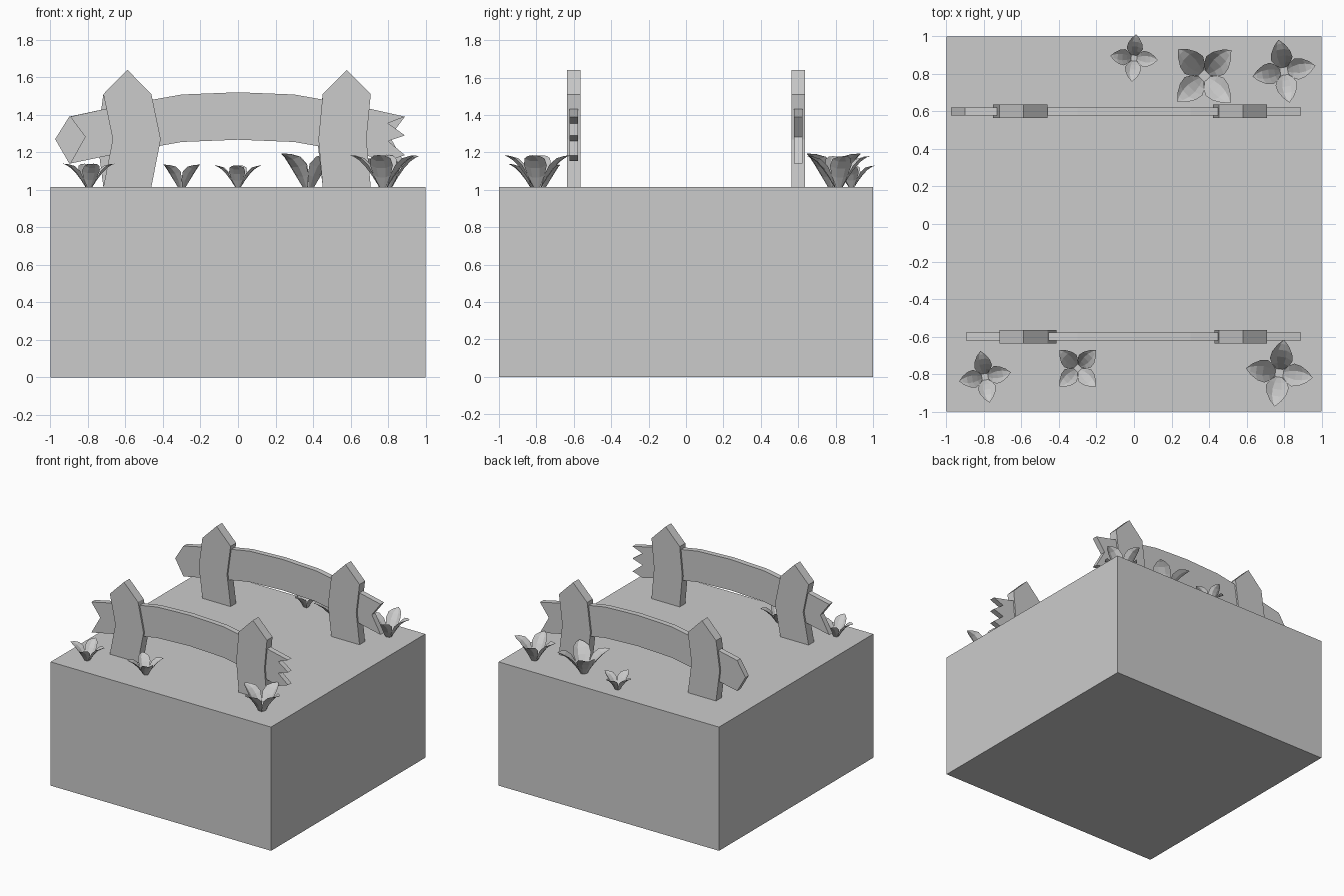
import bpy, bmesh
from math import sin, cos, radians

if "Cube" in bpy.data.objects:
    bpy.data.objects.remove(bpy.data.objects["Cube"])

TOP = 1.015


def add_object(name, bm):
    mesh = bpy.data.meshes.new(name)
    bm.to_mesh(mesh)
    bm.free()
    obj = bpy.data.objects.new(name, mesh)
    bpy.context.collection.objects.link(obj)
    return obj


def slab(name, outline, y, half):
    """Extrude an x-z outline along y, centred on y."""
    bm = bmesh.new()
    face = bm.faces.new([bm.verts.new((x, y - half, z)) for x, z in outline])
    ext = bmesh.ops.extrude_face_region(bm, geom=[face])
    moved = [v for v in ext["geom"] if isinstance(v, bmesh.types.BMVert)]
    bmesh.ops.translate(bm, verts=moved, vec=(0, 2 * half, 0))
    bmesh.ops.recalc_face_normals(bm, faces=bm.faces)
    return add_object(name, bm)


# ground block
slab("ground_block", [(-1, 0), (1, 0), (1, TOP), (-1, TOP)], 0, 1)


# pointed fence posts, each bent sideways at mid height
def post(name, x, y, bend):
    w = 0.128
    slab(name, [(x - w, TOP), (x + w, TOP), (x + w + bend, 1.27), (x + w, 1.51),
                (x, 1.64), (x - w, 1.51), (x - w + bend, 1.27)], y, 0.036)


post("front_left_post", -0.59, -0.6, 0.05)
post("front_right_post", 0.58, -0.6, -0.023)
post("back_left_post", -0.59, 0.6, -0.033)
post("back_right_post", 0.58, 0.6, -0.03)


# arched rails with different end cuts (right end listed top to bottom,
# left end bottom to top)
def rail(name, y, right_end, left_end):
    top = [(-0.6, 1.455), (-0.3, 1.508), (0, 1.52), (0.3, 1.508), (0.6, 1.455)]
    bottom = [(x, z - 0.253) for x, z in reversed(top)]
    slab(name, top + right_end + bottom + left_end, y, 0.022)


jagged = [(0.89, 1.39), (0.80, 1.355), (0.89, 1.29), (0.80, 1.26),
          (0.89, 1.185), (0.80, 1.155)]
notch = [(0.89, 1.39), (0.81, 1.283), (0.89, 1.14)]
left_notch = [(-x - 0.005, z) for x, z in reversed(notch)]
left_point = [(-0.9, 1.14), (-0.975, 1.27), (-0.9, 1.39)]
rail("front_rail", -0.6, jagged, left_notch)
rail("back_rail", 0.6, notch, left_point)

# petal rows for a unit plant: radius, height, half width, cup depth
ROWS = [(0.12, 0.0, 0.10, 0.0), (0.30, 0.27, 0.25, 0.06), (0.50, 0.53, 0.34, 0.10),
        (0.70, 0.74, 0.30, 0.09), (0.87, 0.86, 0.17, 0.04)]
TIP = (1.0, 0.92)


# four-petal plants made of cupped leaves
def plant(name, x, y, radius, height, turn):
    bm = bmesh.new()
    for k in range(4):
        a = radians(turn + 90 * k)

        def vert(r, side, z):
            return bm.verts.new((x + radius * (r * cos(a) - side * sin(a)),
                                 y + radius * (r * sin(a) + side * cos(a)),
                                 TOP + height * z))

        grid = [[vert(r - cup * u * u, w * u, h + cup * u * u)
                 for u in (-1, -0.4, 0.4, 1)] for r, h, w, cup in ROWS]
        for lo, hi in zip(grid, grid[1:]):
            for i in range(3):
                bm.faces.new((lo[i], hi[i], hi[i + 1], lo[i + 1]))
        tip = vert(TIP[0], 0, TIP[1])
        for i in range(3):
            bm.faces.new((grid[-1][i], tip, grid[-1][i + 1]))
    bmesh.ops.reverse_faces(bm, faces=bm.faces)
    add_object(name, bm)


plant("front_left_plant", -0.795, -0.815, 0.14, 0.135, 10)
plant("front_middle_plant", -0.30, -0.77, 0.137, 0.13, 45)
plant("front_right_plant", 0.775, -0.795, 0.18, 0.185, -8)
plant("back_middle_plant", 0.0, 0.885, 0.127, 0.125, -5)
plant("back_inner_plant", 0.375, 0.79, 0.20, 0.195, 44)
plant("back_right_plant", 0.80, 0.815, 0.17, 0.18, 10)
